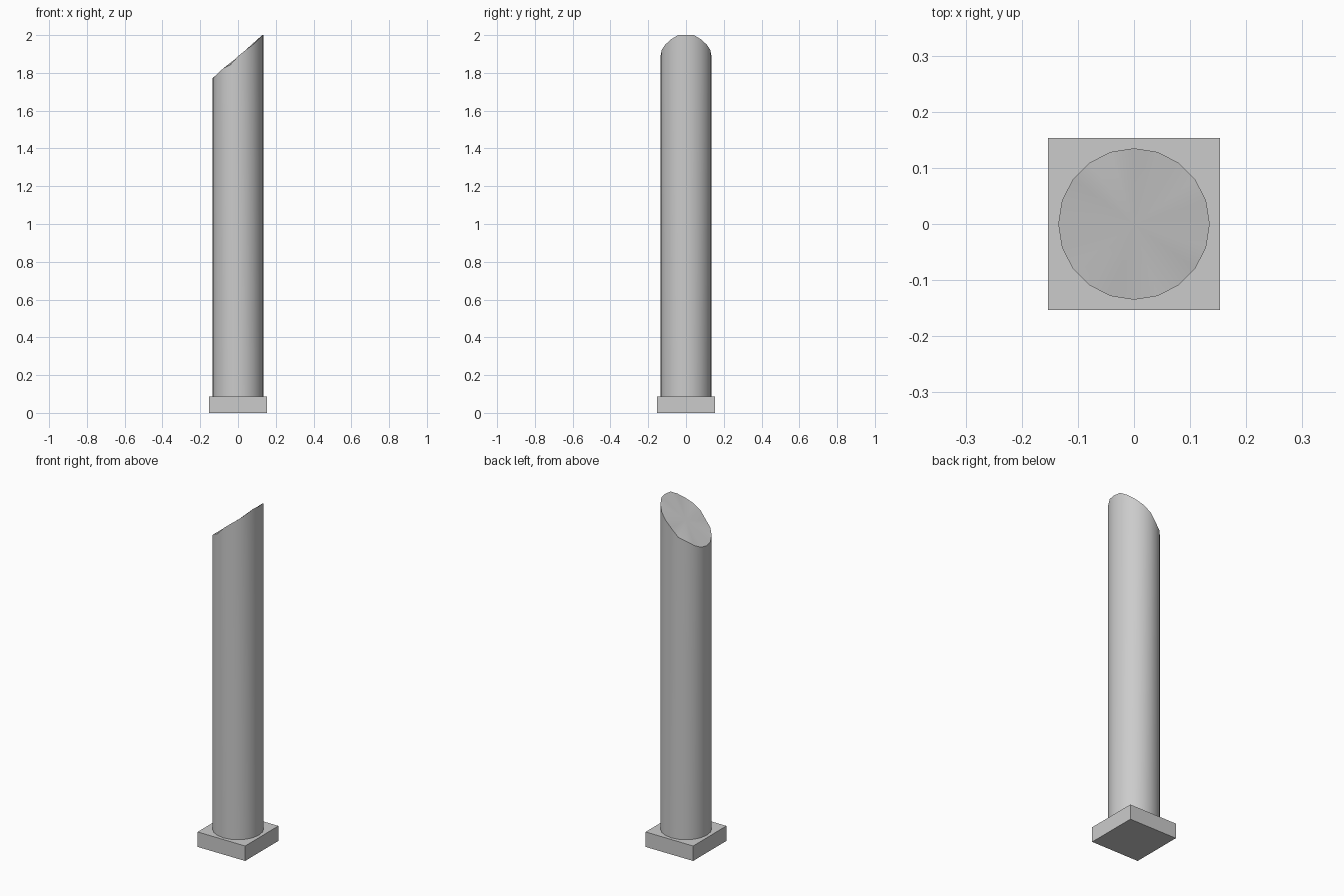
import bpy, bmesh, math

if "Cube" in bpy.data.objects:
    bpy.data.objects.remove(bpy.data.objects["Cube"])

SIDES, RADIUS = 20, 0.135
BASE_W, BASE_H = 0.306, 0.087
# Height of the slanted, slightly chipped rim, from the high side to the low side
RIM = [2.0, 2.0, 1.978, 1.95, 1.922, 1.888, 1.842, 1.823, 1.795, 1.776, 1.772]


def make_object(name, bm):
    bmesh.ops.recalc_face_normals(bm, faces=bm.faces)
    mesh = bpy.data.meshes.new(name)
    bm.to_mesh(mesh)
    bm.free()
    obj = bpy.data.objects.new(name, mesh)
    bpy.context.collection.objects.link(obj)
    return obj


# Square plinth
bm = bmesh.new()
bmesh.ops.create_cube(bm, size=1)
for v in bm.verts:
    v.co.x *= BASE_W
    v.co.y *= BASE_W
    v.co.z = (v.co.z + 0.5) * BASE_H
make_object("base_plinth", bm)

# Broken column shaft with a fan-shaped slanted top
bm = bmesh.new()
low, high = [], []
for i in range(SIDES):
    a = math.tau * i / SIDES
    x, y = RADIUS * math.cos(a), RADIUS * math.sin(a)
    low.append(bm.verts.new((x, y, BASE_H)))
    high.append(bm.verts.new((x, y, RIM[min(i, SIDES - i)])))
centre = bm.verts.new((0, 0, 1.885))
for i in range(SIDES):
    j = (i + 1) % SIDES
    bm.faces.new((low[i], low[j], high[j], high[i]))
    bm.faces.new((high[i], high[j], centre))
bm.faces.new(low[::-1])
shaft = make_object("column_shaft", bm)

# Smooth sides, crisp rim
bpy.context.view_layer.objects.active = shaft
shaft.select_set(True)
bpy.ops.object.shade_smooth_by_angle(angle=math.radians(30))
